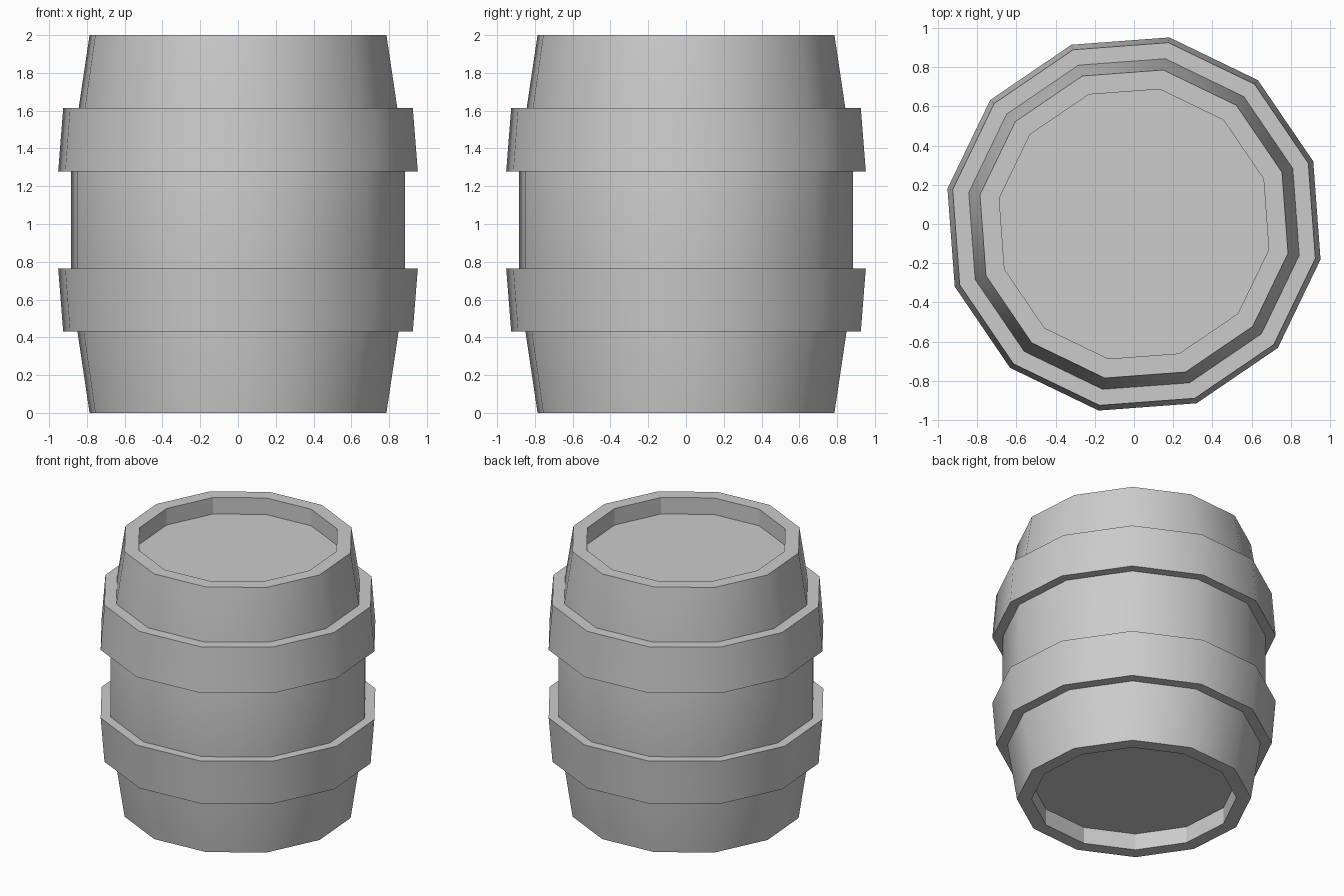
import bpy, bmesh, math

if "Cube" in bpy.data.objects:
    bpy.data.objects.remove(bpy.data.objects["Cube"])

SIDES = 12
TURN = math.radians(19.25)


def lathe(name, profile, closed=False, flat_bands=()):
    """Spin a (radius, z) profile into a 12-sided solid; ends get caps unless closed."""
    bm = bmesh.new()
    rings = []
    for r, z in profile:
        angles = [TURN + 2 * math.pi * i / SIDES for i in range(SIDES)]
        rings.append([bm.verts.new((r * math.cos(a), r * math.sin(a), z)) for a in angles])
    count = len(rings) if closed else len(rings) - 1
    flat = []
    for k in range(count):
        a, b = rings[k], rings[(k + 1) % len(rings)]
        for i in range(SIDES):
            j = (i + 1) % SIDES
            face = bm.faces.new((a[i], a[j], b[j], b[i]))
            if k in flat_bands:
                flat.append(face)
    if not closed:
        bm.faces.new(rings[0])
        bm.faces.new(rings[-1])
    bmesh.ops.recalc_face_normals(bm, faces=bm.faces)
    bm.faces.index_update()
    flat_ids = [f.index for f in flat]
    mesh = bpy.data.meshes.new(name)
    bm.to_mesh(mesh)
    bm.free()
    obj = bpy.data.objects.new(name, mesh)
    bpy.context.collection.objects.link(obj)
    bpy.ops.object.select_all(action='DESELECT')
    obj.select_set(True)
    bpy.context.view_layer.objects.active = obj
    bpy.ops.object.shade_smooth_by_angle(angle=math.radians(35))
    for i in flat_ids:
        mesh.polygons[i].use_smooth = False
    return obj


# Barrel body with a recessed lid at each end (recess walls stay faceted)
lathe("barrel_body", [
    (0.70, 0.125), (0.70, 0), (0.80, 0), (0.90, 0.66),
    (0.90, 1.34), (0.80, 2), (0.70, 2), (0.70, 1.875),
], flat_bands=(0, 6))

# Tapered hoops, mirrored about mid height, wide edge towards the middle
for name, flip in (("lower_hoop", False), ("upper_hoop", True)):
    points = [(0.84, 0.43), (0.942, 0.43), (0.969, 0.765), (0.88, 0.765)]
    if flip:
        points = [(r, 2.043 - z) for r, z in points]
    lathe(name, points, closed=True)
